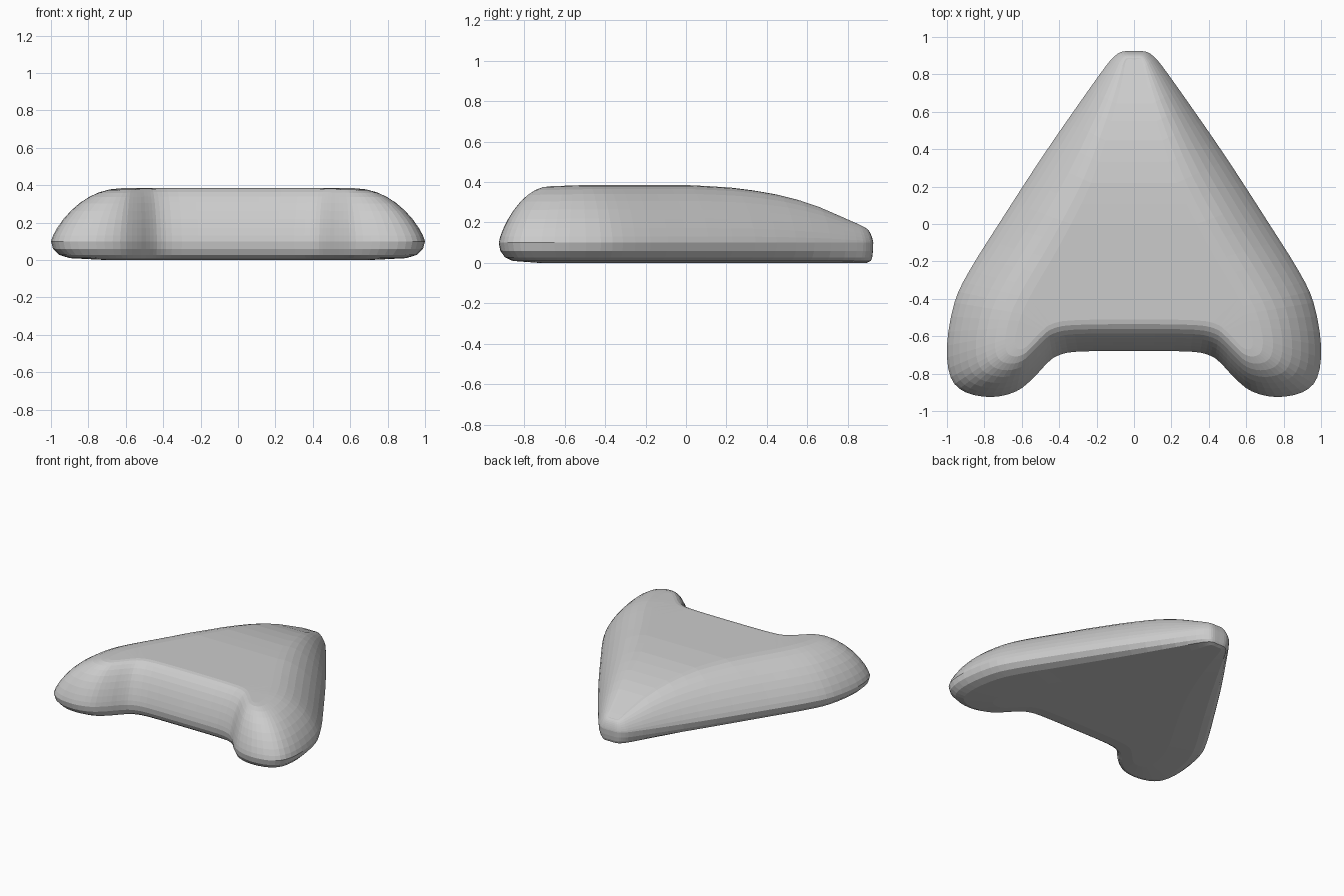
import bpy, bmesh
from mathutils import Vector

if "Cube" in bpy.data.objects:
    bpy.data.objects.remove(bpy.data.objects["Cube"])

# Half outline: rim x, y, then the matching point on the edge of the flat crown x, y
HALF = [
    (0.00, 0.925, 0.00, 0.88), (0.06, 0.922, 0.035, 0.88), (0.10, 0.90, 0.05, 0.85),
    (0.15, 0.845, 0.06, 0.79), (0.30, 0.635, 0.12, 0.55), (0.50, 0.345, 0.23, 0.22),
    (0.72, 0.005, 0.39, -0.10), (0.88, -0.25, 0.53, -0.34), (0.96, -0.42, 0.60, -0.48),
    (1.00, -0.65, 0.63, -0.58), (0.98, -0.82, 0.635, -0.63), (0.90, -0.90, 0.63, -0.66),
    (0.76, -0.925, 0.61, -0.67), (0.63, -0.895, 0.58, -0.66), (0.54, -0.825, 0.54, -0.62),
    (0.47, -0.75, 0.49, -0.57), (0.41, -0.705, 0.44, -0.535), (0.30, -0.682, 0.33, -0.515),
    (0.00, -0.68, 0.00, -0.51),
]
# Crown height along y
RIDGE = [(-0.7, .378), (-0.5, .385), (0, .385), (.2, .375), (.4, .35), (.6, .30),
         (.75, .235), (.84, .195), (.9, .165)]
RIM_Z = 0.10


def ridge(y):
    for (a, za), (b, zb) in zip(RIDGE, RIDGE[1:]):
        if y <= b:
            return za + (zb - za) * max(0, (y - a) / (b - a))
    return RIDGE[-1][1]


def smooth(points, steps):
    """Catmull-Rom through a half outline whose ends lie on the mirror line."""
    flip = lambda p: Vector((-p[0], p[1], -p[2], p[3]))
    pts = [flip(points[1])] + [Vector(p) for p in points] + [flip(points[-2])]
    out = []
    for p0, p1, p2, p3 in zip(pts, pts[1:], pts[2:], pts[3:]):
        for k in range(steps):
            t = k / steps
            out.append(0.5 * (2 * p1 + (p2 - p0) * t + (2 * p0 - 5 * p1 + 4 * p2 - p3) * t * t
                              + (3 * p1 - p0 - 3 * p2 + p3) * t ** 3))
    return out + [pts[-2]]


half = smooth(HALF, 3)
loop = half + [Vector((-p[0], p[1], -p[2], p[3])) for p in half[-2:0:-1]]

# Section from the underside, round the rim, up to the crown: (inset fraction, height)
bottom = [(0.8, 0.0), (0.27, 0.01), (0.12, 0.028), (0.03, 0.06), (0.0, RIM_Z)]
top = [0.03, 0.09, 0.18, 0.29, 0.42, 0.56, 0.70, 0.85, 1.0]

bm = bmesh.new()


def ring(s, height):
    verts = []
    for p in loop:
        x, y = p[0] + (p[2] - p[0]) * s, p[1] + (p[3] - p[1]) * s
        verts.append(bm.verts.new((x, y, height(p))))
    return verts


rings = [ring(s, lambda p, z=z: z) for s, z in bottom]
for s in top:
    h = (1 - (1 - s) ** 2) ** 0.78
    rings.append(ring(s, lambda p, h=h: RIM_Z + (ridge(p[3]) - RIM_Z) * h))

# Side bands, then the flat underside and crown
n = len(loop)
for a, b in zip(rings, rings[1:]):
    for i in range(n):
        j = (i + 1) % n
        bm.faces.new((a[i], b[i], b[j], a[j]))
caps = [bm.faces.new(rings[0]), bm.faces.new(rings[-1])]
bmesh.ops.recalc_face_normals(bm, faces=bm.faces)
bmesh.ops.triangulate(bm, faces=caps, ngon_method='BEAUTY')

mesh = bpy.data.meshes.new("rounded_wedge_body")
bm.to_mesh(mesh)
bm.free()
body = bpy.data.objects.new("rounded_wedge_body", mesh)
bpy.context.collection.objects.link(body)
